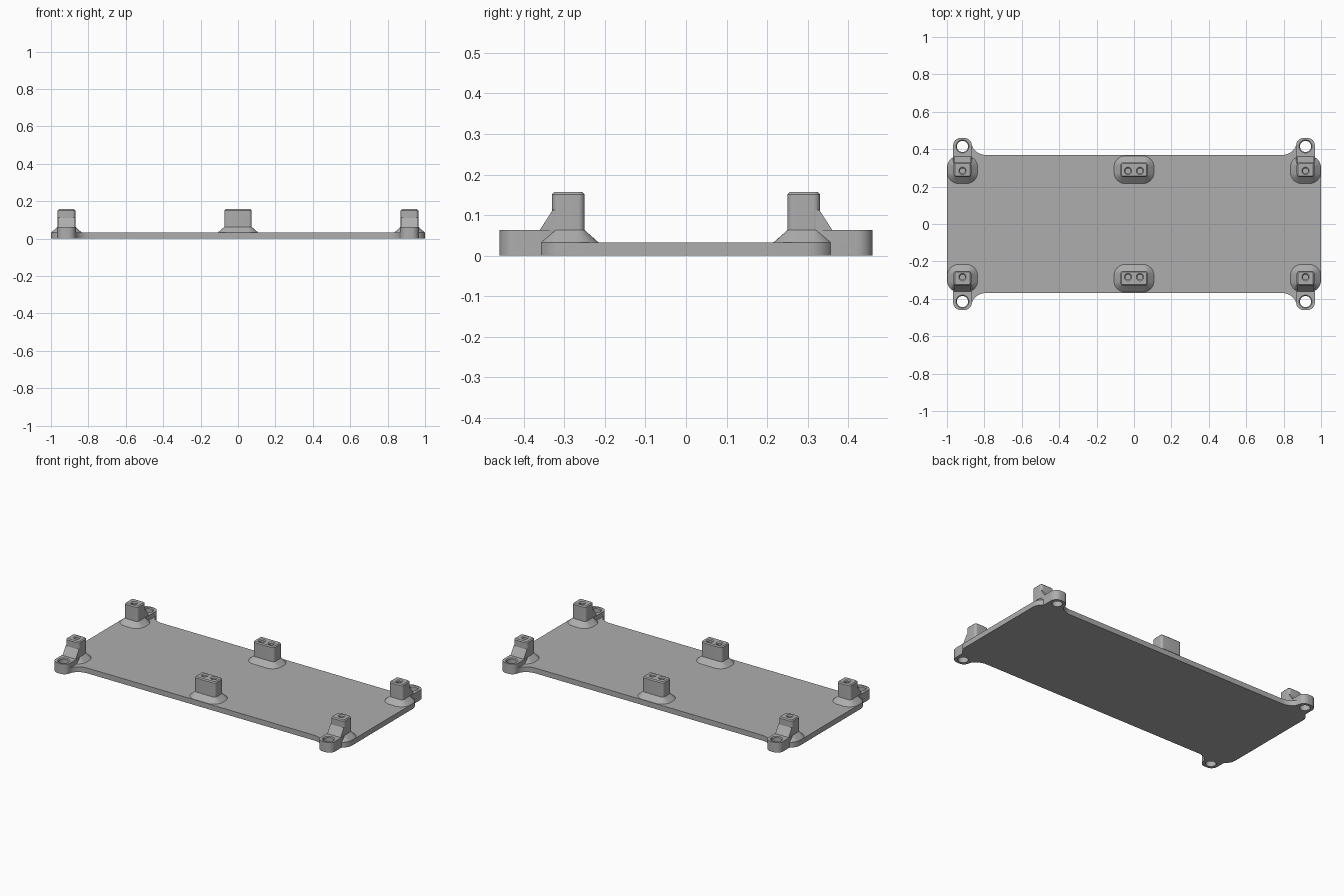
import bpy, bmesh
from math import sin, cos, pi, radians

if "Cube" in bpy.data.objects:
    bpy.data.objects.remove(bpy.data.objects["Cube"])

grey = bpy.data.materials.new("mid_grey")
grey.use_nodes = True
COLOUR = (0.42, 0.42, 0.42, 1)
grey.diffuse_color = COLOUR
grey.node_tree.nodes["Principled BSDF"].inputs["Base Color"].default_value = COLOUR

PLATE_Z, LUG_Z, POST_Z = 0.033, 0.063, 0.157
LUG_X, LUG_Y, POST_Y = 0.917, 0.415, 0.29


def arc(cx, cy, rx, ry, a0, a1, n=8):
    return [(cx + rx * cos(radians(a0 + (a1 - a0) * i / n)),
             cy + ry * sin(radians(a0 + (a1 - a0) * i / n))) for i in range(n + 1)]


def rounded(cx, cy, hx, hy, r):
    pts = []
    for k, (sx, sy) in enumerate([(1, 1), (-1, 1), (-1, -1), (1, -1)]):
        pts += arc(cx + sx * (hx - r), cy + sy * (hy - r), r, r, k * 90, k * 90 + 90)
    return pts


def loft(name, rings):
    """Solid through a stack of (outline, z) rings, capped at both ends."""
    bm = bmesh.new()
    loops = [[bm.verts.new((x, y, z)) for x, y in pts] for pts, z in rings]
    for low, high in zip(loops, loops[1:]):
        n = len(low)
        for i in range(n):
            j = (i + 1) % n
            bm.faces.new((low[i], low[j], high[j], high[i]))
    bm.faces.new(loops[0][::-1])
    bm.faces.new(loops[-1])
    bmesh.ops.recalc_face_normals(bm, faces=bm.faces)
    mesh = bpy.data.meshes.new(name)
    bm.to_mesh(mesh)
    bm.free()
    mesh.materials.append(grey)
    obj = bpy.data.objects.new(name, mesh)
    bpy.context.collection.objects.link(obj)
    return obj


def select(obj):
    bpy.ops.object.select_all(action='DESELECT')
    obj.select_set(True)
    bpy.context.view_layer.objects.active = obj


def combine(obj, tool, operation):
    """Boolean the tool into the object, then discard the tool."""
    mod = obj.modifiers.new(operation.lower(), 'BOOLEAN')
    mod.operation, mod.object, mod.solver = operation, tool, 'EXACT'
    select(obj)
    bpy.ops.object.modifier_apply(modifier=mod.name)
    bpy.data.objects.remove(tool)


def drill(obj, x, y, r, z0, z1, rim):
    """Round hole with a small chamfered rim at the top."""
    circle = lambda rad: arc(x, y, rad, rad, 0, 345, 23)
    rings = [(circle(r), z0), (circle(r), z1 - rim),
             (circle(r + rim), z1), (circle(r + rim), z1 + 0.01)]
    combine(obj, loft("hole_cutter", rings), 'DIFFERENCE')


def smooth(obj):
    select(obj)
    bpy.ops.object.shade_smooth_by_angle(angle=radians(30))


CORNERS = [(1, 1), (-1, 1), (-1, -1), (1, -1)]

# Base plate: one quarter outline mirrored round, with fillets into the lugs
quarter = (arc(0.935, 0.30, 0.065, 0.065, 0, 60)
           + arc(LUG_X + 0.01, 0.42, 0.04, 0.04, 0, 90)
           + arc(LUG_X - 0.01, 0.42, 0.04, 0.04, 90, 180)
           + arc(0.782, 0.43, 0.085, 0.062, -5, -90))
outline = []
for sx, sy in CORNERS:
    pts = [(sx * x, sy * y) for x, y in quarter]
    outline += pts if sx * sy > 0 else pts[::-1]
plate = loft("base_plate", [(outline, 0), (outline, PLATE_Z)])

# Raised mounting lugs with through holes
for sx, sy in CORNERS:
    pad = rounded(sx * LUG_X, sy * 0.38, 0.05, 0.08, 0.04)
    combine(plate, loft("lug", [(pad, 0.01), (pad, LUG_Z)]), 'UNION')
for sx, sy in CORNERS:
    drill(plate, sx * LUG_X, sy * LUG_Y, 0.03, -0.02, LUG_Z, 0.005)
smooth(plate)


def post(name, x, y, half_x, holes):
    """Upright with a flared foot, chamfered top and screw holes."""
    flare, chamfer, half_y = 0.034, 0.006, 0.04
    shaft = rounded(x, y, half_x, half_y, 0.016)
    foot = rounded(x, y, half_x + flare, half_y + flare, 0.06)
    top = rounded(x, y, half_x - chamfer, half_y - chamfer, 0.011)
    obj = loft(name, [(foot, PLATE_Z), (shaft, LUG_Z),
                      (shaft, POST_Z - chamfer), (top, POST_Z)])
    for dx in holes:
        drill(obj, x + dx, y - (0.006 if y > 0 else -0.006), 0.014, 0.07, POST_Z, 0.006)
    smooth(obj)


for sy, end in ((-1, "front"), (1, "back")):
    post(end + "_middle_post", 0, sy * POST_Y, 0.073, (-0.032, 0.032))
    for sx, side in ((1, "left"), (-1, "right")):
        x = sx * LUG_X
        post(f"{end}_{side}_post", x, sy * POST_Y, 0.047, (0,))
        # Sloped gusset from the post down to its lug
        slab = lambda y0, y1: [(x - 0.046, sy * y0), (x + 0.046, sy * y0),
                               (x + 0.046, sy * y1), (x - 0.046, sy * y1)]
        loft(f"{end}_{side}_gusset", [(slab(0.312, 0.362), LUG_Z - 0.002),
                                      (slab(0.312, 0.329), 0.112)])
